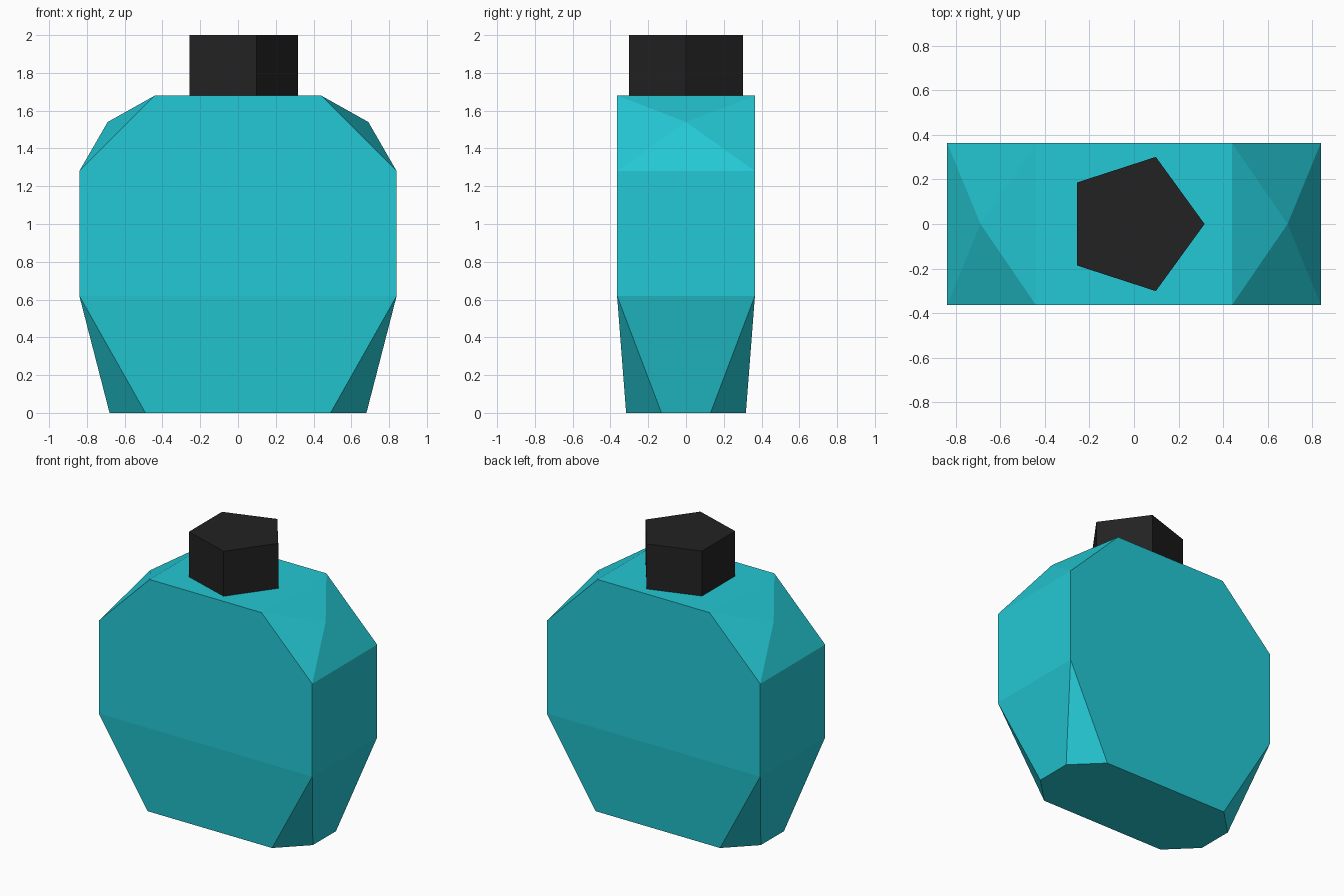
import bpy, bmesh, math

if "Cube" in bpy.data.objects:
    bpy.data.objects.remove(bpy.data.objects["Cube"])


def material(name, color):
    m = bpy.data.materials.new(name)
    m.diffuse_color = (*color, 1)
    m.use_nodes = True
    m.node_tree.nodes["Principled BSDF"].inputs["Base Color"].default_value = m.diffuse_color
    return m


def add_object(name, bm, mat):
    bmesh.ops.recalc_face_normals(bm, faces=bm.faces)
    me = bpy.data.meshes.new(name)
    bm.to_mesh(me)
    bm.free()
    me.materials.append(mat)
    ob = bpy.data.objects.new(name, me)
    bpy.context.collection.objects.link(ob)
    return ob


turquoise = material("turquoise glass", (0.0176, 0.58, 0.66))
black = material("black cap", (0.0160, 0.0160, 0.0160))

# Faceted bottle: convex hull of one corner's points mirrored to all four corners
corner = [(0.49, 0.317, 0), (0.68, 0.13, 0),          # cut-corner base
          (0.84, 0.365, 0.62), (0.84, 0.365, 1.28),   # straight side walls
          (0.69, 0, 1.54),                            # pointed shoulder
          (0.44, 0.365, 1.68)]                        # flat top
points = {(sx * x, sy * y, z) for x, y, z in corner for sx in (1, -1) for sy in (1, -1)}
bm = bmesh.new()
for p in sorted(points):
    bm.verts.new(p)
bmesh.ops.convex_hull(bm, input=bm.verts)
bmesh.ops.dissolve_limit(bm, angle_limit=math.radians(0.5), verts=bm.verts, edges=bm.edges)
add_object("bottle_body", bm, turquoise)

# Five-sided cap, one corner pointing to +x
bm = bmesh.new()
base = bm.faces.new([bm.verts.new((0.317 * math.cos(i * math.tau / 5),
                                   0.317 * math.sin(i * math.tau / 5), 1.68)) for i in range(5)])
top = bmesh.ops.extrude_face_region(bm, geom=[base], use_keep_orig=True)["geom"]
bmesh.ops.translate(bm, vec=(0, 0, 0.32), verts=[v for v in top if isinstance(v, bmesh.types.BMVert)])
add_object("bottle_cap", bm, black)
